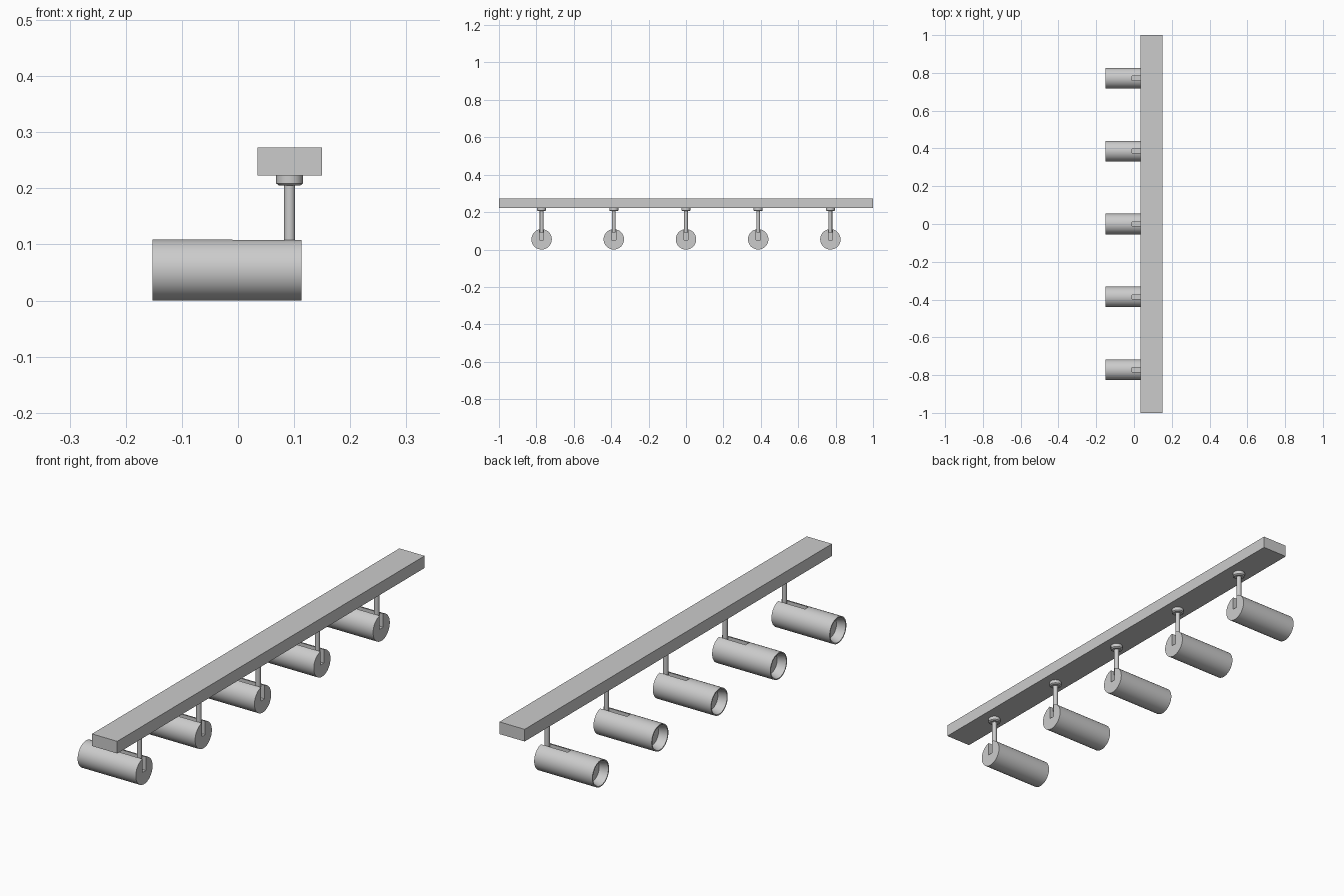
import bpy, bmesh, math
from mathutils import Matrix

cube = bpy.data.objects.get("Cube")
if cube:
    bpy.data.objects.remove(cube, do_unlink=True)

SPACING = 0.386
ROD_X = 0.092
AXIS_Z = 0.0545

grey = bpy.data.materials.new("light grey")
grey.use_nodes = True
grey.diffuse_color = (0.6, 0.6, 0.6, 1)
grey.node_tree.nodes["Principled BSDF"].inputs["Base Color"].default_value = (0.6, 0.6, 0.6, 1)


def add_object(name, bm):
    bmesh.ops.recalc_face_normals(bm, faces=bm.faces)
    mesh = bpy.data.meshes.new(name)
    bm.to_mesh(mesh)
    bm.free()
    mesh.materials.append(grey)
    obj = bpy.data.objects.new(name, mesh)
    bpy.context.collection.objects.link(obj)
    return obj


def box(name, x0, x1, y0, y1, z0, z1):
    bm = bmesh.new()
    bmesh.ops.create_cube(bm, size=1)
    bmesh.ops.scale(bm, vec=(x1 - x0, y1 - y0, z1 - z0), verts=bm.verts)
    bmesh.ops.translate(bm, vec=((x0 + x1) / 2, (y0 + y1) / 2, (z0 + z1) / 2), verts=bm.verts)
    return add_object(name, bm)


def lathe(name, profile, sides, matrix):
    """Revolve (radius, height) points around z, cap both ends, then place."""
    bm = bmesh.new()
    rings = []
    for radius, height in profile:
        angles = [2 * math.pi * i / sides for i in range(sides)]
        rings.append([bm.verts.new((radius * math.cos(a), radius * math.sin(a), height)) for a in angles])
    for low, high in zip(rings, rings[1:]):
        for i in range(sides):
            j = (i + 1) % sides
            bm.faces.new((low[i], low[j], high[j], high[i]))
    bm.faces.new(rings[0])
    bm.faces.new(rings[-1])
    bmesh.ops.transform(bm, matrix=matrix, verts=bm.verts)
    return add_object(name, bm)


def smooth(obj):
    bpy.ops.object.select_all(action='DESELECT')
    obj.select_set(True)
    bpy.context.view_layer.objects.active = obj
    bpy.ops.object.shade_smooth_by_angle(angle=math.radians(30))


# Ceiling rail
box("ceiling_rail", 0.035, 0.15, -1, 1, 0.223, 0.273)

# Lamp body: closed back, conical reflector recess at the front
along_x = Matrix.Translation((0, 0, AXIS_Z)) @ Matrix.Rotation(math.pi / 2, 4, 'Y')
body = lathe("lamp_body",
             [(0.0545, 0.113), (0.0545, -0.152), (0.05, -0.152), (0.04, -0.117)],
             48, along_x)

# Slot in the top and back of the body for tilting
cutter = box("slot_cutter", -0.01, 0.2, -0.011, 0.011, 0.052, 0.2)
cutter.hide_render = True
cut = body.modifiers.new("slot", 'BOOLEAN')
cut.operation = 'DIFFERENCE'
cut.solver = 'EXACT'
cut.object = cutter
bpy.context.view_layer.objects.active = body
bpy.ops.object.modifier_apply(modifier=cut.name)
bpy.data.objects.remove(cutter, do_unlink=True)

# Hanging rod and its mounting cup
upright = Matrix.Translation((ROD_X, 0, 0))
rod = lathe("hanging_rod", [(0.01, 0.09), (0.01, 0.21)], 24, upright)
cup = lathe("mounting_cup", [(0.019, 0.205), (0.024, 0.209), (0.024, 0.223)], 32, upright)

# Repeat each lamp along the rail
for part in (body, rod, cup):
    smooth(part)
    base = part.name
    part.name = base + "_3"
    for n in (1, 2, 4, 5):
        copy = part.copy()
        copy.name = f"{base}_{n}"
        copy.location.y = (n - 3) * SPACING
        bpy.context.collection.objects.link(copy)
